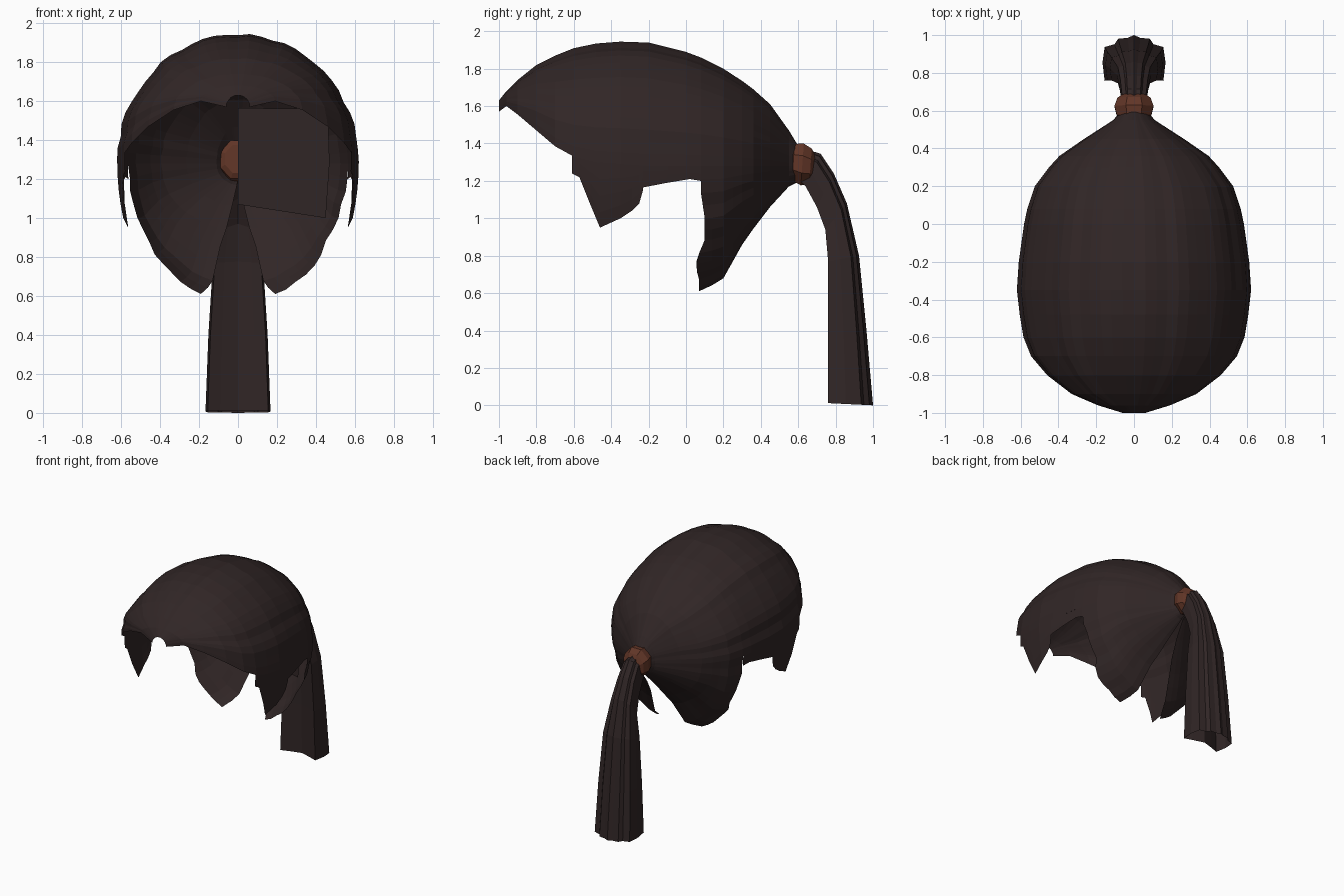
import bpy, bmesh, math, random

random.seed(4)
if "Cube" in bpy.data.objects:
    bpy.data.objects.remove(bpy.data.objects["Cube"], do_unlink=True)


def material(name, rgb):
    m = bpy.data.materials.new(name)
    m.use_nodes = True
    m.diffuse_color = (*rgb, 1)
    bsdf = m.node_tree.nodes["Principled BSDF"]
    bsdf.inputs["Base Color"].default_value = (*rgb, 1)
    bsdf.inputs["Roughness"].default_value = 0.8
    return m


HAIR = material("dark brown hair", (0.030, 0.019, 0.019))
TIE = material("reddish brown tie", (0.120, 0.036, 0.020))


def grid_object(name, rows, mat, closed=False):
    """Skin a list of equal-length point rows with quads."""
    bm = bmesh.new()
    vs = [[bm.verts.new(p) for p in r] for r in rows]
    n = len(rows[0])
    for a, b in zip(vs, vs[1:]):
        for i in range(n if closed else n - 1):
            j = (i + 1) % n
            bm.faces.new((a[i], a[j], b[j], b[i]))
    bmesh.ops.recalc_face_normals(bm, faces=bm.faces)
    me = bpy.data.meshes.new(name)
    bm.to_mesh(me)
    bm.free()
    me.materials.append(mat)
    ob = bpy.data.objects.new(name, me)
    bpy.context.collection.objects.link(ob)
    return ob


# Head sections along y: y, half width, top z, widest z, bottom z
SECTIONS = [
    (-1.00, 0.06, 1.63, 1.57, 0.9), (-0.96, 0.19, 1.68, 1.60, 0.9),
    (-0.90, 0.33, 1.74, 1.555, 0.8), (-0.80, 0.46, 1.82, 1.47, 0.7),
    (-0.70, 0.545, 1.87, 1.385, 0.6), (-0.60, 0.585, 1.91, 1.33, 0.56),
    (-0.48, 0.605, 1.935, 1.30, 0.56), (-0.35, 0.62, 1.945, 1.29, 0.56),
    (-0.20, 0.61, 1.94, 1.28, 0.56), (0.00, 0.582, 1.89, 1.28, 0.56),
    (0.08, 0.565, 1.86, 1.28, 0.57), (0.20, 0.525, 1.80, 1.28, 0.66),
    (0.30, 0.45, 1.735, 1.28, 0.85), (0.36, 0.395, 1.69, 1.28, 0.94),
    (0.45, 0.265, 1.61, 1.28, 1.06), (0.55, 0.11, 1.47, 1.28, 1.17),
    (0.61, 0.06, 1.37, 1.28, 1.20),
]


def section(y):
    for a, b in zip(SECTIONS, SECTIONS[1:]):
        if y <= b[0]:
            t = (y - a[0]) / (b[0] - a[0])
            return [p + (q - p) * t for p, q in zip(a, b)][1:]
    return SECTIONS[-1][1:]


def head_point(y, ang, side=1, swell=1.0, power=1.0):
    """Point on the head; ang runs from the crown (0) to the nape (pi)."""
    w, top, mid, low = section(y)
    c = math.cos(ang)
    x = w * abs(math.sin(ang)) ** power * side * swell
    return (x, y, mid + c * swell * ((top - mid) if c > 0 else (mid - low)))


def angle_at_height(y, z):
    w, top, mid, low = section(y)
    return math.acos(max(-1, min(1, (z - mid) / (mid - low))))


# Crown: combed locks running from the hairline back to the tie
COLS = 32
ridge = [1 + random.choice((-0.010, -0.003, 0.004, 0.008)) for _ in range(COLS + 1)]
ridge[0] = ridge[COLS] = 1
rows = []
for s in SECTIONS:
    row = []
    for i in range(COLS + 1):
        a = math.pi * (i / COLS - 0.5)
        row.append(head_point(s[0], abs(a), 1 if a > 0 else -1, ridge[i]))
    rows.append(row)
grid_object("crown_hair", rows, HAIR)

# Lower hairline of the sideburns and the edge above the ears: y, z
SIDEBURN = [(-0.61, 1.24), (-0.57, 1.22), (-0.51, 1.07), (-0.46, 0.95),
            (-0.35, 1.00), (-0.29, 1.04), (-0.25, 1.08), (-0.23, 1.15)]
ABOVE_EAR = [(-0.23, 1.165), (-0.1, 1.19), (0.02, 1.21), (0.08, 1.20)]
# Inner edge of the nape halves, leaving a gap at the middle: y, x
NAPE = [(0.08, 0.19), (0.14, 0.155), (0.20, 0.13), (0.25, 0.11), (0.30, 0.09),
        (0.36, 0.06), (0.45, 0.03), (0.55, 0.005), (0.61, 0.0)]
JAG = [0, 0, 0, 0.01, 0.02, 0.02, 0.02, -0.01, -0.025, -0.02, -0.01, -0.01, -0.01]

for side, label in ((1, "left"), (-1, "right")):
    for part, line in (("sideburn", SIDEBURN), ("ear_edge", ABOVE_EAR)):
        rows = []
        for y, z in line:
            end = angle_at_height(y, z)
            rows.append([head_point(y, math.pi / 2 + (end - math.pi / 2) * k / 4,
                                    side, 1, 0.6) for k in range(5)])
        grid_object(f"{label}_{part}", rows, HAIR)

    # Nape half, with a ragged front edge
    n = len(JAG) - 1
    swell = [1] + [1 + random.choice((-0.012, 0, 0.008)) for _ in range(n - 1)] + [1]
    rows = []
    for r, (y, gap) in enumerate(NAPE):
        end = math.pi - math.asin(min(1, gap / section(y)[0]))
        rows.append([head_point(y + (JAG[k] if r == 0 else 0),
                                math.pi / 2 + (end - math.pi / 2) * k / n,
                                side, swell[k]) for k in range(n + 1)])
    grid_object(f"{label}_nape_hair", rows, HAIR)

# Flat inner panel behind the left half of the face
grid_object("inner_panel", [
    [(0, 0.12, 1.565), (0.46, 0.12, 1.56)],
    [(0, 0.12, 1.27), (0.47, 0.12, 1.285)],
    [(0, 0.12, 1.07), (0.45, 0.12, 1.00)]], HAIR)

# Ponytail: front point (y, z), back point (y, z), half width
TAIL = [
    ((0.60, 1.21), (0.64, 1.37), 0.060), ((0.64, 1.17), (0.72, 1.345), 0.070),
    ((0.70, 1.06), (0.79, 1.24), 0.078), ((0.745, 0.94), (0.86, 1.08), 0.092),
    ((0.76, 0.77), (0.925, 0.80), 0.128), ((0.76, 0.40), (0.965, 0.40), 0.152),
    ((0.758, 0.012), (1.00, 0.0), 0.167),
]
# Half of the ring: across, front to back
HALF = [(0, 0.22), (0.55, 0.10), (0.93, 0.0), (1, 0.40), (0.93, 0.74),
        (0.62, 0.80), (0.5, 0.92), (0.2, 0.94), (0, 1)]
RING = HALF + [(-u, v) for u, v in HALF[-2:0:-1]]
rows = []
for (fy, fz), (by, bz), w in TAIL:
    rows.append([(u * w, fy + (by - fy) * v, fz + (bz - fz) * v) for u, v in RING])
grid_object("ponytail", rows, HAIR, closed=True)

# Hair tie: faceted band around the root of the ponytail
BAND = [(-0.065, 0.072), (-0.05, 0.098), (0.0, 0.112), (0.045, 0.095), (0.065, 0.066)]
tilt = math.radians(-14)
rows = []
for d, r in BAND:
    row = []
    for k in range(8):
        a = math.tau * (k + 0.5) / 8
        h = r * 1.08 * math.sin(a)
        row.append((r * math.cos(a), 0.622 + d * math.cos(tilt) - h * math.sin(tilt) * 0.3,
                    1.288 + d * math.sin(tilt) + h))
    rows.append(row)
tie = grid_object("hair_tie", rows, TIE, closed=True)
bm = bmesh.new()
bm.from_mesh(tie.data)
bmesh.ops.holes_fill(bm, edges=[e for e in bm.edges if e.is_boundary])
bmesh.ops.recalc_face_normals(bm, faces=bm.faces)
bm.to_mesh(tie.data)
bm.free()
